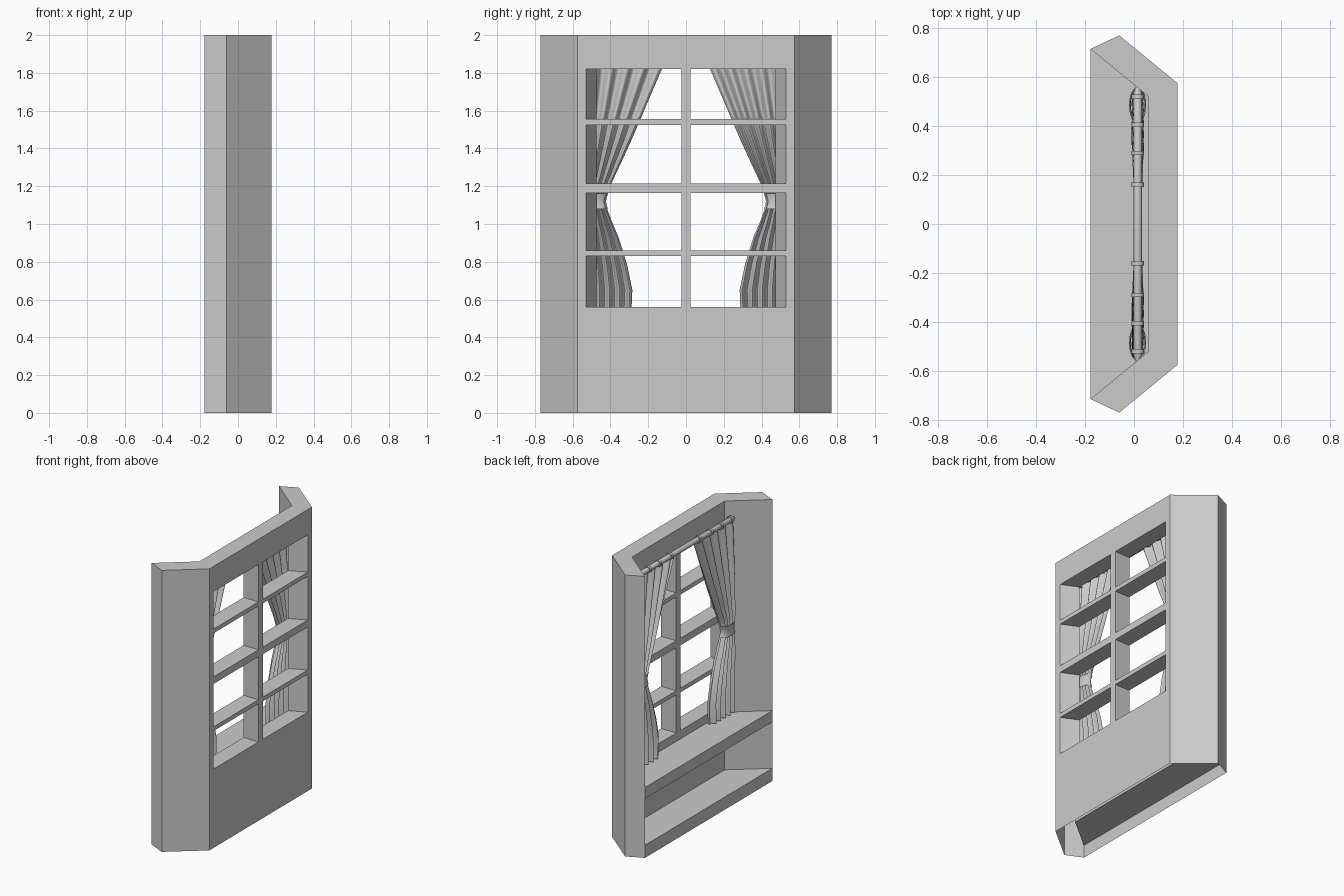
import bpy, bmesh, math

if "Cube" in bpy.data.objects:
    bpy.data.objects.remove(bpy.data.objects["Cube"])

XO, XI = 0.178, 0.06          # outer and inner wall planes
CX = 0.015                    # curtain plane


def finish(bm, name, smooth=None):
    bmesh.ops.remove_doubles(bm, verts=bm.verts, dist=1e-5)
    bmesh.ops.recalc_face_normals(bm, faces=bm.faces)
    me = bpy.data.meshes.new(name)
    bm.to_mesh(me)
    bm.free()
    ob = bpy.data.objects.new(name, me)
    bpy.context.collection.objects.link(ob)
    if smooth:
        bpy.context.view_layer.objects.active = ob
        bpy.ops.object.select_all(action='DESELECT')
        ob.select_set(True)
        bpy.ops.object.shade_smooth_by_angle(angle=math.radians(smooth))
    return ob


def face(bm, *pts):
    bm.faces.new([bm.verts.new(p) for p in pts])


def upright(bm, a, b, z0, z1):
    face(bm, (*a, z0), (*b, z0), (*b, z1), (*a, z1))


def loft(bm, rings, closed=True):
    rows = [[bm.verts.new(p) for p in r] for r in rings]
    for r, s in zip(rows, rows[1:]):
        n = len(r)
        for i in range(n if closed else n - 1):
            j = (i + 1) % n
            bm.faces.new((r[i], r[j], s[j], s[i]))
    return rows


# Bay wall: hollow shell with splayed panes, angled wings and a low plinth
bm = bmesh.new()
yo = [-0.575, -0.53, -0.024, 0.024, 0.53, 0.575]
yi = [-0.52, -0.475, -0.024, 0.024, 0.475, 0.52]
zs = [0.56, 0.83, 0.86, 1.165, 1.215, 1.525, 1.555, 1.82]
for x, ys, base in ((XO, yo, 0.0), (XI, yi, 0.09)):
    zz = [base] + zs + [2.0]
    for j in range(len(zz) - 1):
        for i in range(5):
            if not (i in (1, 3) and j % 2):
                upright(bm, (x, ys[i]), (x, ys[i + 1]), zz[j], zz[j + 1])
for j in range(0, 8, 2):
    z0, z1 = zs[j], zs[j + 1]
    for i in (1, 3):
        for k in (i, i + 1):
            upright(bm, (XO, yo[k]), (XI, yi[k]), z0, z1)
        for z in (z0, z1):
            face(bm, (XO, yo[i], z), (XO, yo[i + 1], z), (XI, yi[i + 1], z), (XI, yi[i], z))
for s in (-1, 1):
    wing = [(XI, 0.52 * s), (-0.178, 0.715 * s), (-0.06, 0.77 * s), (XO, 0.575 * s)]
    upright(bm, wing[0], wing[1], 0.09, 2)
    upright(bm, wing[1], wing[2], 0, 2)
    upright(bm, wing[2], wing[3], 0, 2)
    face(bm, *[(*p, 2) for p in wing])
face(bm, (XI, -0.52, 2), (XO, -0.575, 2), (XO, 0.575, 2), (XI, 0.52, 2))
floor = [(-0.178, -0.715), (XI, -0.52), (XI, 0.52), (-0.178, 0.715)]
face(bm, *[(*p, 0.09) for p in floor])
upright(bm, floor[0], floor[3], 0, 0.09)
finish(bm, "bay_wall")

# Window seat slab
bm = bmesh.new()
for r in loft(bm, [[(*p, z) for p in floor] for z in (0.42, 0.5)]):
    bm.faces.new(r)
finish(bm, "window_seat")


def lathe_y(bm, profile, sides, cz):
    # rings around the y axis from (y, radius) pairs
    return loft(bm, [[(CX + r * math.cos(2 * math.pi * k / sides), y,
                       cz + r * math.sin(2 * math.pi * k / sides))
                      for k in range(sides)] for y, r in profile])


# Curtain rod with tapered ends
bm = bmesh.new()
rows = lathe_y(bm, [(-0.565, 0.006), (-0.535, 0.018), (0.535, 0.018), (0.565, 0.006)], 16, 1.88)
bm.faces.new(rows[0])
bm.faces.new(rows[-1])
finish(bm, "curtain_rod", 30)

# Rod rings
for n, y in enumerate((-0.52, -0.405, -0.29, -0.16, 0.16, 0.29, 0.405, 0.52)):
    bm = bmesh.new()
    lathe_y(bm, [(y - 0.009, 0.017), (y - 0.009, 0.025), (y + 0.009, 0.025),
                 (y + 0.009, 0.017), (y - 0.009, 0.017)], 16, 1.88)
    finish(bm, f"rod_ring_{n}", 30)

# Curtains: pleated sheets gathered at the tie; rows are z, inner y, outer y, fold depth
drape = [(1.875, 0.105, 0.545, 0.014), (1.82, 0.128, 0.545, 0.018), (1.6, 0.222, 0.548, 0.022),
         (1.445, 0.288, 0.55, 0.024), (1.3, 0.355, 0.55, 0.024), (1.2, 0.402, 0.548, 0.024),
         (1.12, 0.428, 0.543, 0.02), (1.085, 0.42, 0.543, 0.02), (1.0, 0.387, 0.548, 0.024),
         (0.93, 0.357, 0.55, 0.024), (0.785, 0.312, 0.55, 0.025), (0.65, 0.284, 0.55, 0.025),
         (0.51, 0.29, 0.55, 0.025)]
FOLDS, COLS = 5, 60
for side, s in (("left", -1), ("right", 1)):
    bm = bmesh.new()
    sheet = []
    for z, a, b, d in drape:
        row = []
        for k in range(COLS + 1):
            t = k / COLS
            w = 2 * math.pi * FOLDS * t
            row.append((CX + d * math.sin(w), s * (a + (b - a) * t), z))
        sheet.append(row)
    loft(bm, sheet, closed=False)
    finish(bm, side + "_curtain", 60)

    # Tie band, pinched in the middle
    bm = bmesh.new()
    band = [(1.08, 0.071, 0.034), (1.095, 0.066, 0.031), (1.12, 0.062, 0.028),
            (1.145, 0.066, 0.031), (1.162, 0.074, 0.035)]
    loft(bm, [[(CX + rx * math.cos(2 * math.pi * k / 20),
                s * 0.485 + ry * math.sin(2 * math.pi * k / 20), z)
               for k in range(20)] for z, ry, rx in band])
    finish(bm, side + "_tie", 40)
